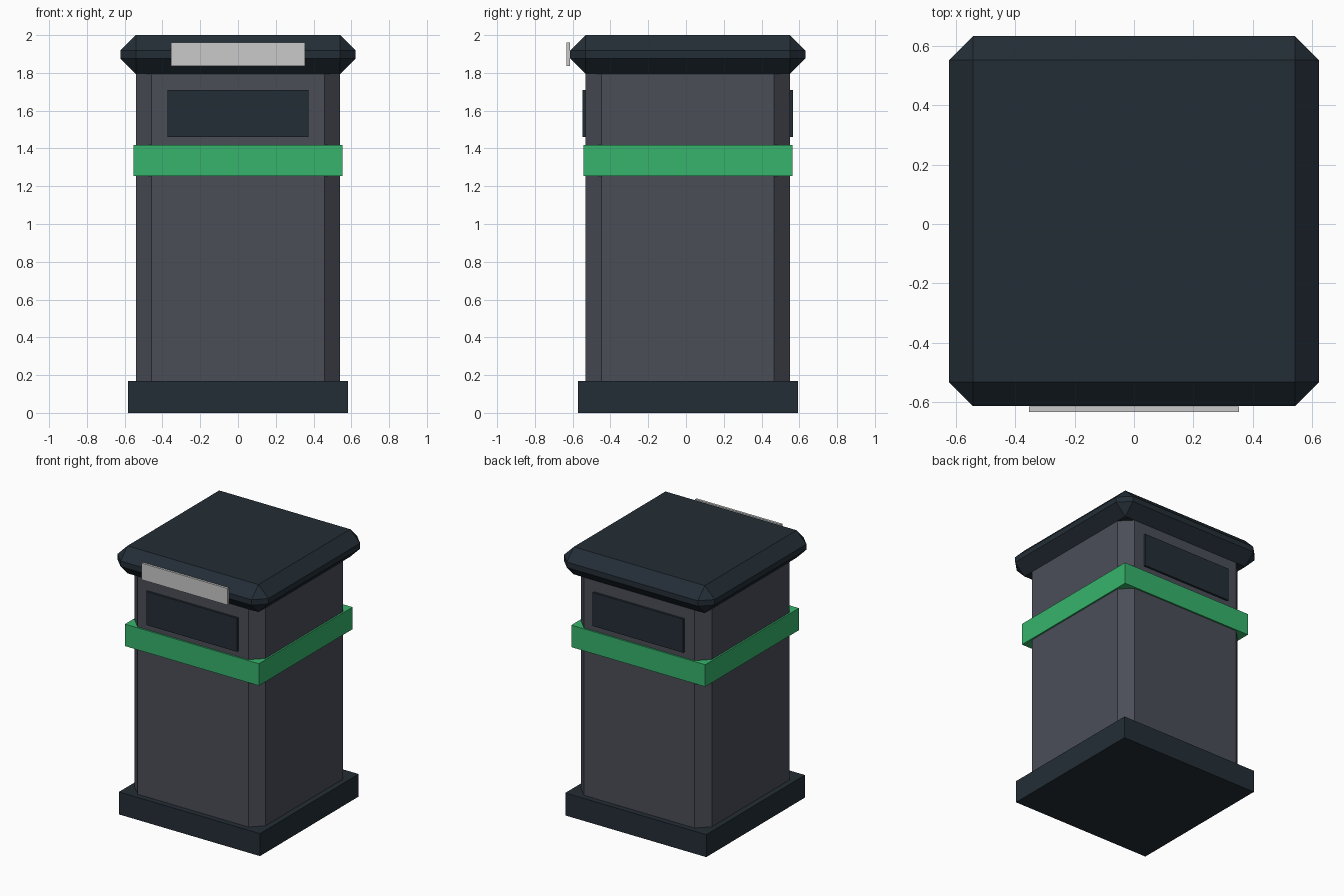
import bpy
import bmesh

default = bpy.data.objects.get("Cube")
if default:
    bpy.data.objects.remove(default, do_unlink=True)


def material(name, rgb):
    mat = bpy.data.materials.new(name)
    mat.use_nodes = True
    color = (*rgb, 1.0)
    mat.diffuse_color = color
    mat.node_tree.nodes["Principled BSDF"].inputs["Base Color"].default_value = color
    return mat


dark_slate = material("dark_slate", (0.017, 0.027, 0.037))
grey = material("warm_grey", (0.07, 0.076, 0.097))
green = material("green", (0.038, 0.456, 0.15))
pale = material("pale_grey", (0.59, 0.59, 0.59))

CENTRE_Y = 0.01  # the sign overhangs the front, so the bin sits slightly back


def box(name, mat, half_x, y_range, z_range, chamfer=0, upright_only=False):
    """Box between the given limits, with optional one-segment chamfers."""
    bm = bmesh.new()
    bmesh.ops.create_cube(bm, size=1)
    for v in bm.verts:
        v.co.x *= 2 * half_x
        v.co.y = y_range[v.co.y > 0]
        v.co.z = z_range[v.co.z > 0]
    if chamfer:
        edges = [e for e in bm.edges if not upright_only
                 or abs(e.verts[0].co.z - e.verts[1].co.z) > chamfer]
        bmesh.ops.bevel(bm, geom=edges, offset=chamfer, segments=1,
                        affect='EDGES', profile=0.5)
    mesh = bpy.data.meshes.new(name)
    bm.to_mesh(mesh)
    bm.free()
    mesh.materials.append(mat)
    obj = bpy.data.objects.new(name, mesh)
    bpy.context.collection.objects.link(obj)
    return obj


def square(name, mat, half, z_range, **options):
    return box(name, mat, half, (CENTRE_Y - half, CENTRE_Y + half), z_range, **options)


# Stacked square parts
square("base", dark_slate, 0.582, (0, 0.168))
square("body", grey, 0.541, (0.1, 1.83), chamfer=0.084, upright_only=True)
square("band", green, 0.553, (1.253, 1.417))
square("lid", dark_slate, 0.623, (1.795, 2.0), chamfer=0.082)

# Slot panels on the front and back
for name, side in (("front_slot", -1), ("back_slot", 1)):
    faces = sorted(CENTRE_Y + side * d for d in (0.52, 0.557))
    box(name, dark_slate, 0.374, faces, (1.46, 1.71))

# Sign plate on the front of the lid
box("sign_plate", pale, 0.354, (-0.632, -0.614), (1.836, 1.96))
